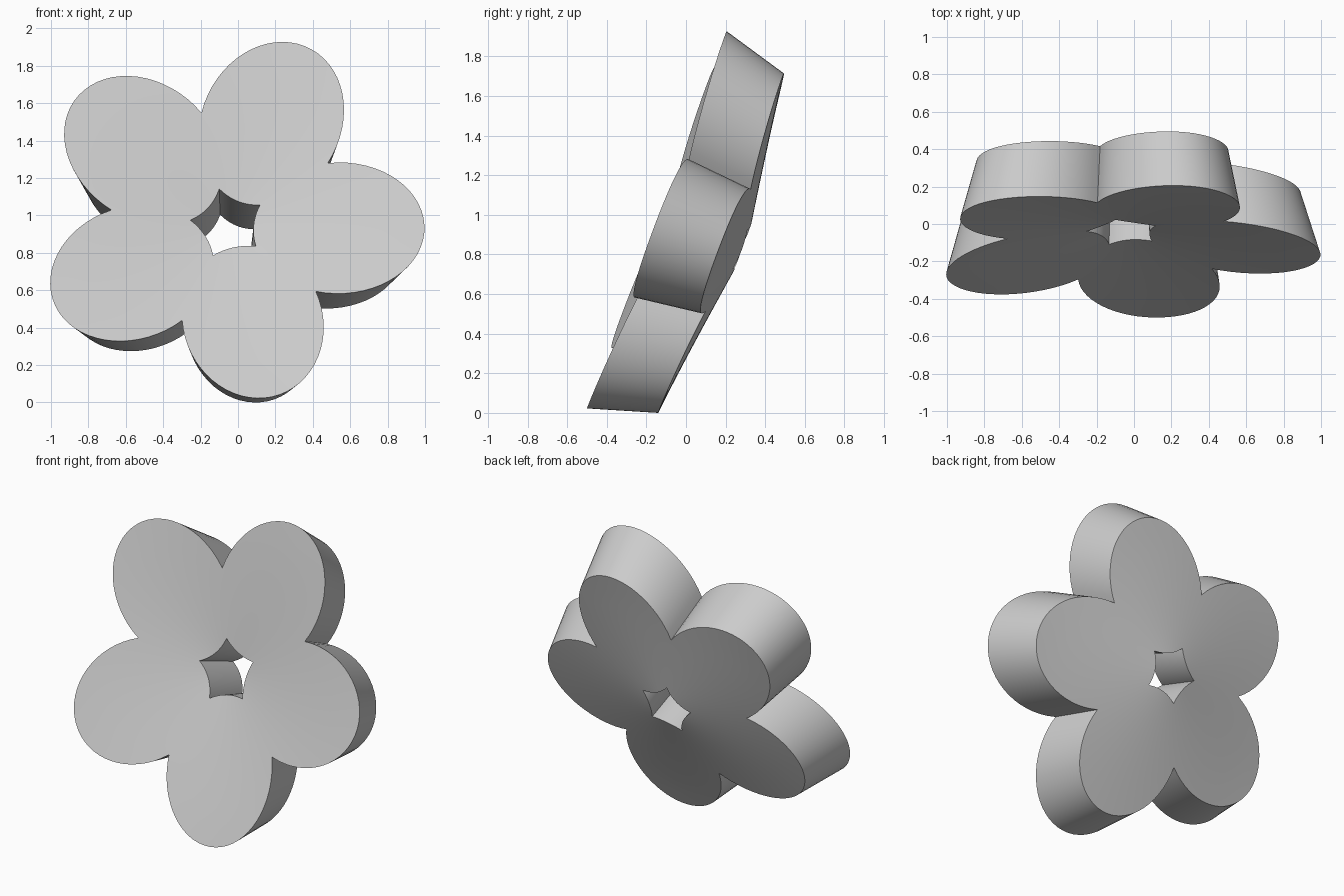
import bpy, bmesh, math
from mathutils import Matrix

cube = bpy.data.objects.get("Cube")
if cube:
    bpy.data.objects.remove(cube)

PETALS = 5
STEPS = 32            # samples across one petal
RINGS = 8             # rings from hole to rim
LONG, WIDE, REACH = 0.458, 0.3745, 0.597   # petal ellipse
THICK, TAPER = 0.345, 0.9
RIM = REACH + LONG


def petal_span(phi):
    """Near and far radius where a ray at phi crosses the petal ellipse."""
    c, s = math.cos(phi), math.sin(phi)
    a = (c / LONG) ** 2 + (s / WIDE) ** 2
    b = REACH * c / LONG ** 2
    root = math.sqrt(b * b - a * ((REACH / LONG) ** 2 - 1))
    return (b - root) / a, (b + root) / a


def dish(r):
    """Depth of the shallow bowl at radius r."""
    return 0.13 * max(0, 1 - r / RIM) ** 1.15


# Flower slab: local x across, y up the face, z towards the back
bm = bmesh.new()
columns = []
sector = math.tau / PETALS
for k in range(PETALS):
    for i in range(STEPS):
        phi = (i / STEPS - 0.5) * sector
        near, far = petal_span(phi)
        angle = math.radians(-5) + k * sector + phi
        front, back = [], []
        for j in range(RINGS + 1):
            r = near + (far - near) * j / RINGS
            x, y, z = r * math.cos(angle), r * math.sin(angle), dish(r)
            front.append(bm.verts.new((x, y, z)))
            back.append(bm.verts.new((x * TAPER, y * TAPER, z + THICK)))
        # Closed loop: out along the front, home along the back
        columns.append(front + back[::-1])

for n, loop in enumerate(columns):
    other = columns[(n + 1) % len(columns)]
    for j in range(len(loop)):
        m = (j + 1) % len(loop)
        bm.faces.new((loop[j], loop[m], other[m], other[j]))
bmesh.ops.recalc_face_normals(bm, faces=bm.faces)

# Stand the flower up, leaning back
lean = math.radians(20.3)
s, c = math.sin(lean), math.cos(lean)
bm.transform(Matrix(((1, 0, 0, -0.055),
                     (0, s, c, -0.141),
                     (0, c, -s, 0.99),
                     (0, 0, 0, 1))))
bmesh.ops.recalc_face_normals(bm, faces=bm.faces)
low = min(v.co.z for v in bm.verts)
bmesh.ops.translate(bm, verts=bm.verts, vec=(0, 0, -low))

mesh = bpy.data.meshes.new("flower")
bm.to_mesh(mesh)
bm.free()
flower = bpy.data.objects.new("flower", mesh)
bpy.context.collection.objects.link(flower)

# Plain grey
grey = bpy.data.materials.new("light grey")
grey.use_nodes = True
colour = (0.6, 0.6, 0.6, 1)
grey.diffuse_color = colour
grey.node_tree.nodes["Principled BSDF"].inputs["Base Color"].default_value = colour
mesh.materials.append(grey)

bpy.ops.object.select_all(action="DESELECT")
flower.select_set(True)
bpy.context.view_layer.objects.active = flower
bpy.ops.object.shade_smooth_by_angle(angle=math.radians(30))
